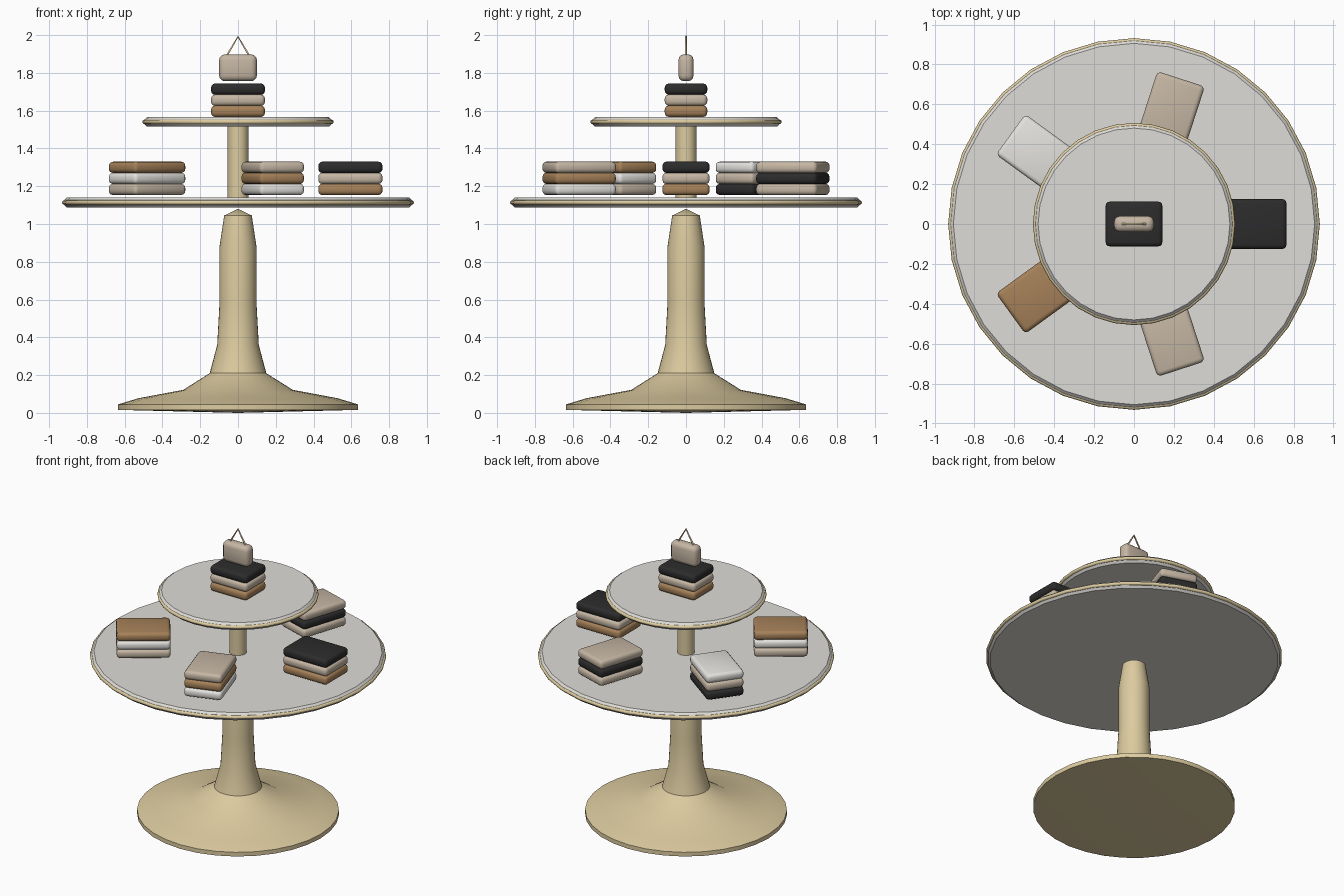
import bpy, bmesh, math
from mathutils import Matrix

if "Cube" in bpy.data.objects:
    bpy.data.objects.remove(bpy.data.objects["Cube"])

SIDES = 32


def material(name, rgb):
    m = bpy.data.materials.new(name)
    m.diffuse_color = (*rgb, 1)
    m.use_nodes = True
    m.node_tree.nodes["Principled BSDF"].inputs["Base Color"].default_value = m.diffuse_color
    return m


BRASS = material("brass", (0.72, 0.60, 0.35))
STONE = material("stone", (0.74, 0.72, 0.68))
BLACK = material("black", (0.025, 0.025, 0.025))
BROWN = material("brown", (0.38, 0.22, 0.10))
BEIGE = material("beige", (0.56, 0.47, 0.37))
WHITE = material("white", (0.78, 0.77, 0.74))


def finish(obj, mat, angle=40):
    obj.data.materials.append(mat)
    bpy.ops.object.select_all(action='DESELECT')
    obj.select_set(True)
    bpy.context.view_layer.objects.active = obj
    bpy.ops.object.shade_smooth_by_angle(angle=math.radians(angle))
    return obj


def lathe(name, profile, mat):
    """Revolve an (r, z) profile that runs from axis to axis."""
    bm = bmesh.new()
    vs = [bm.verts.new((r, 0, z)) for r, z in profile]
    es = [bm.edges.new(p) for p in zip(vs, vs[1:])]
    bmesh.ops.spin(bm, geom=vs + es, cent=(0, 0, 0), axis=(0, 0, 1),
                   angle=math.tau, steps=SIDES, use_duplicate=False)
    bmesh.ops.remove_doubles(bm, verts=bm.verts, dist=1e-4)
    bmesh.ops.recalc_face_normals(bm, faces=bm.faces)
    me = bpy.data.meshes.new(name)
    bm.to_mesh(me)
    bm.free()
    obj = bpy.data.objects.new(name, me)
    bpy.context.collection.objects.link(obj)
    return finish(obj, mat)


def soft_box(name, size, matrix, bevel, mat):
    """Box with rounded edges."""
    bm = bmesh.new()
    bmesh.ops.create_cube(bm, size=1, matrix=matrix @ Matrix.Diagonal((*size, 1)))
    bmesh.ops.bevel(bm, geom=bm.edges[:], offset=bevel, segments=3,
                    profile=0.5, affect='EDGES')
    me = bpy.data.meshes.new(name)
    bm.to_mesh(me)
    bm.free()
    obj = bpy.data.objects.new(name, me)
    bpy.context.collection.objects.link(obj)
    return finish(obj, mat)


def tier(name, r, z0, z1):
    """Round shelf with chamfered edges and a brass ring around it."""
    b = 0.014
    lathe(name, [(0, z0), (r - b, z0), (r, z0 + b), (r, z1 - b), (r - b, z1), (0, z1)], STONE)
    bpy.ops.mesh.primitive_torus_add(major_radius=r, minor_radius=0.012,
                                     major_segments=SIDES, minor_segments=8,
                                     location=(0, 0, (z0 + z1) / 2))
    bpy.context.object.name = name + "_ring"
    finish(bpy.context.object, BRASS, 60)


def stack(name, size, radius, angle, z, mats):
    """Three folded garments on top of each other."""
    for i, mat in enumerate(mats):
        m = (Matrix.Rotation(angle, 4, 'Z')
             @ Matrix.Translation((radius, 0, z + 0.03 + i * 0.0585)))
        soft_box(f"{name}_layer_{i}", (*size, 0.06), m, 0.022, mat)


# flared pedestal
lathe("pedestal", [(0, 0), (0.635, 0.016), (0.635, 0.045), (0.53, 0.077), (0.29, 0.122),
                   (0.15, 0.21), (0.11, 0.36), (0.098, 0.58), (0.098, 0.88),
                   (0.073, 1.045), (0, 1.08)], BRASS)

# two shelves and the post between them
tier("lower_shelf", 0.92, 1.087, 1.14)
tier("upper_shelf", 0.495, 1.515, 1.567)
lathe("post", [(0, 1.12), (0.055, 1.12), (0.055, 1.53), (0, 1.53)], BRASS)

# folded stacks around the lower shelf, layers listed bottom to top
rows = [(BROWN, BEIGE, BLACK), (BEIGE, BLACK, BEIGE), (BLACK, BEIGE, WHITE),
        (BEIGE, WHITE, BROWN), (WHITE, BROWN, BEIGE)]
for k, mats in enumerate(rows):
    stack(f"stack_{k}", (0.34, 0.25), 0.595, k * math.tau / 5, 1.153, mats)

# stack on the upper shelf with a small bag above it
stack("top_stack", (0.285, 0.225), 0, 0, 1.567, (BROWN, BEIGE, BLACK))
soft_box("bag", (0.2, 0.08, 0.142), Matrix.Translation((0, 0, 1.827)), 0.03, BEIGE)

# bag handle
cu = bpy.data.curves.new("bag_handle", 'CURVE')
cu.dimensions = '3D'
cu.bevel_depth = 0.006
cu.bevel_resolution = 1
cu.use_fill_caps = True
sp = cu.splines.new('POLY')
sp.points.add(2)
for p, (x, z) in zip(sp.points, [(-0.063, 1.885), (0, 1.992), (0.063, 1.885)]):
    p.co = (x, 0, z, 1)
handle = bpy.data.objects.new("bag_handle", cu)
bpy.context.collection.objects.link(handle)
cu.materials.append(BRASS)
